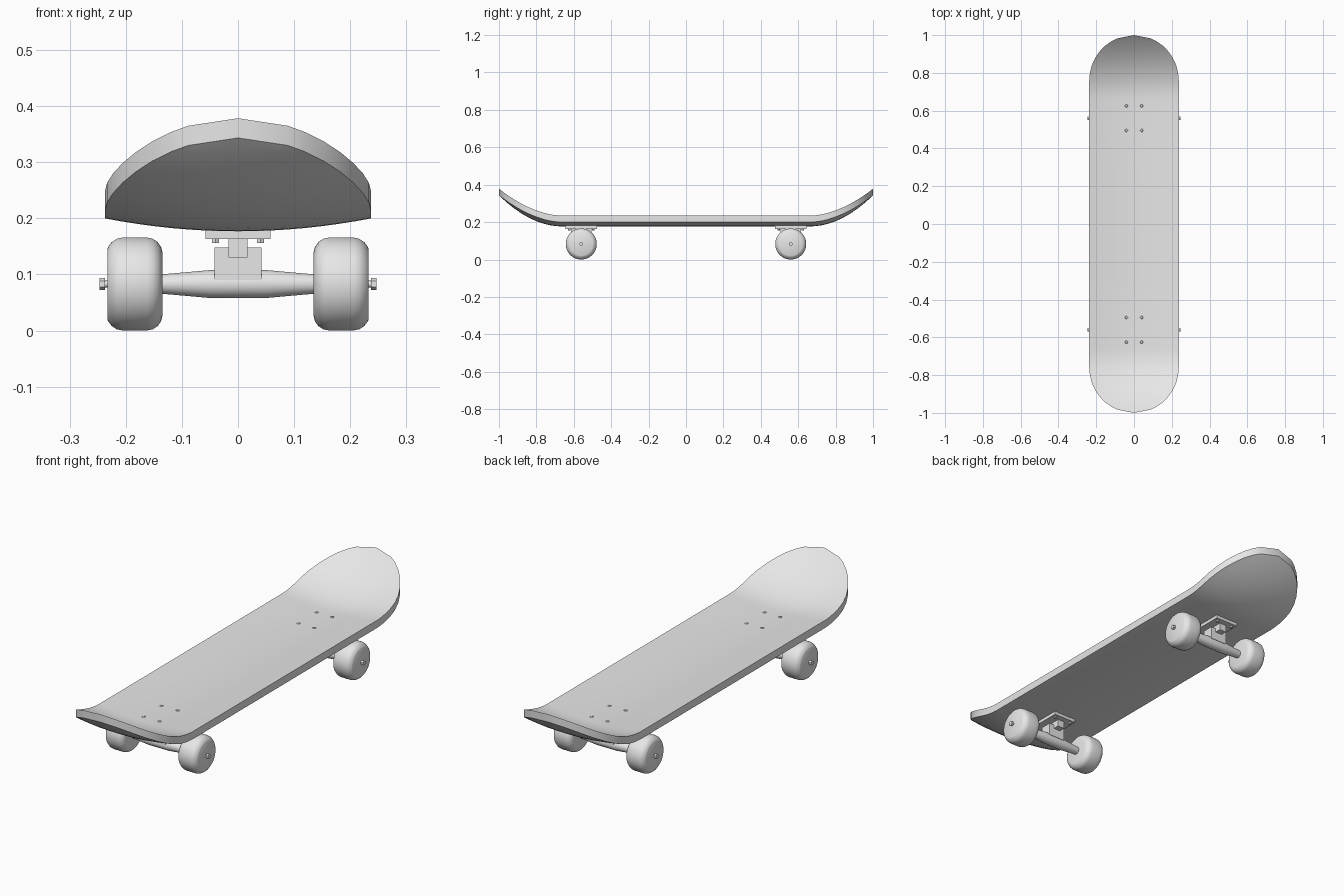
import bpy, bmesh, math
from mathutils import Matrix, Vector

cube = bpy.data.objects.get("Cube")
if cube:
    bpy.data.objects.remove(cube, do_unlink=True)

grey = bpy.data.materials.new("light_grey")
grey.use_nodes = True
grey.diffuse_color = (0.8, 0.8, 0.8, 1)
grey.node_tree.nodes["Principled BSDF"].inputs["Base Color"].default_value = (0.8, 0.8, 0.8, 1)


def finish(name, bm, smooth=True):
    bmesh.ops.recalc_face_normals(bm, faces=bm.faces)
    mesh = bpy.data.meshes.new(name)
    bm.to_mesh(mesh)
    bm.free()
    mesh.materials.append(grey)
    obj = bpy.data.objects.new(name, mesh)
    bpy.context.collection.objects.link(obj)
    if smooth:
        bpy.ops.object.select_all(action='DESELECT')
        obj.select_set(True)
        bpy.context.view_layer.objects.active = obj
        bpy.ops.object.shade_smooth_by_angle(angle=math.radians(35))
    return obj


def box(name, x, y, z0, z1, cy):
    """Box with half sizes x and y, centred on (0, cy)."""
    bm = bmesh.new()
    size = Matrix.Diagonal((2 * x, 2 * y, z1 - z0, 1))
    bmesh.ops.create_cube(bm, size=1, matrix=Matrix.Translation((0, cy, (z0 + z1) / 2)) @ size)
    return finish(name, bm, False)


def lathe(name, profile, centre, steps=32, upright=False):
    """Spin (along, radius) points about the x axis, or about z if upright."""
    bm = bmesh.new()
    rings = []
    for along, r in profile:
        ring = []
        for i in range(steps):
            a = math.tau * (i + 0.5) / steps
            p = (r * math.cos(a), r * math.sin(a), along) if upright else \
                (along, r * math.cos(a), r * math.sin(a))
            ring.append(bm.verts.new(Vector(p) + Vector(centre)))
        rings.append(ring)
    for a, b in zip(rings, rings[1:]):
        for i in range(steps):
            j = (i + 1) % steps
            bm.faces.new((a[i], a[j], b[j], b[i]))
    bm.faces.new(rings[0])
    bm.faces.new(rings[-1])
    return finish(name, bm)


# Deck: concave across its width, kicked up at both rounded ends
HALF_W, ROUND, KICK, THICK = 0.237, 0.76, 0.66, 0.035


def deck_height(x, y):
    kick = max(0, abs(y) - KICK)
    return 0.212 + 0.023 * (x / HALF_W) ** 2 + 1.44 * kick ** 2


half = [(0.3, HALF_W), (0.66, HALF_W), (0.69, HALF_W), (0.725, HALF_W)]
for degrees in (0, 10, 20, 30, 40, 50, 60, 68, 90):
    a = math.radians(degrees)
    half.append((ROUND + 0.24 * math.sin(a), HALF_W * math.cos(a)))
stations = [(-y, w) for y, w in reversed(half)] + half
COLS = 16
bm = bmesh.new()
rows = []
for y, w in stations:
    xs = [w * (2 * i / COLS - 1) for i in range(COLS + 1)]
    rows.append([bm.verts.new((x, y, deck_height(x, y))) for x in xs])
for a, b in zip(rows, rows[1:]):
    for i in range(COLS):
        bm.faces.new((a[i], a[i + 1], b[i + 1], b[i]))
bmesh.ops.remove_doubles(bm, verts=bm.verts, dist=0.0005)
grown = bmesh.ops.extrude_face_region(bm, geom=bm.faces[:], use_keep_orig=True)
lower = [g for g in grown["geom"] if isinstance(g, bmesh.types.BMVert)]
bmesh.ops.translate(bm, verts=lower, vec=(0, 0, -THICK))
finish("deck", bm)

# Trucks, wheels and bolts, the same at each end
AXLE_Z = 0.083
wheel = [(0.135, 0.058), (0.137, 0.066), (0.143, 0.075), (0.152, 0.081), (0.162, 0.083),
         (0.206, 0.083), (0.216, 0.081), (0.225, 0.075), (0.231, 0.067), (0.233, 0.063)]
for end, cy in (("front", -0.56), ("rear", 0.56)):
    box(end + "_base_plate", 0.058, 0.083, 0.163, 0.178, cy)
    box(end + "_pivot_block", 0.017, 0.055, 0.13, 0.164, cy)
    box(end + "_hanger_block", 0.042, 0.026, 0.09, 0.148, cy)
    centre = (0, cy, AXLE_Z)
    taper = [(-0.14, 0.017), (-0.1, 0.0205), (-0.05, 0.025)]
    lathe(end + "_hanger", taper + [(-x, r) for x, r in reversed(taper)], centre)
    lathe(end + "_axle", [(-0.246, 0.006), (0.246, 0.006)], centre, 16)
    for side, s in (("left", 1), ("right", -1)):
        tag = end + "_" + side
        lathe(tag + "_wheel", [(s * x, r) for x, r in wheel], centre, 40)
        lathe(tag + "_axle_nut", [(s * 0.237, 0.011), (s * 0.247, 0.011)], centre, 6)
        for where, dy in (("inner", -0.065), ("outer", 0.065)):
            x, y = s * 0.04, cy + dy
            top = deck_height(x, y)
            lathe(f"{tag}_{where}_bolt", [(0.156, 0.004), (top + 0.001, 0.004),
                  (top + 0.001, 0.008), (top + 0.003, 0.006)], (x, y, 0), 12, True)
            lathe(f"{tag}_{where}_bolt_nut", [(0.156, 0.007), (0.164, 0.007)], (x, y, 0), 6, True)
